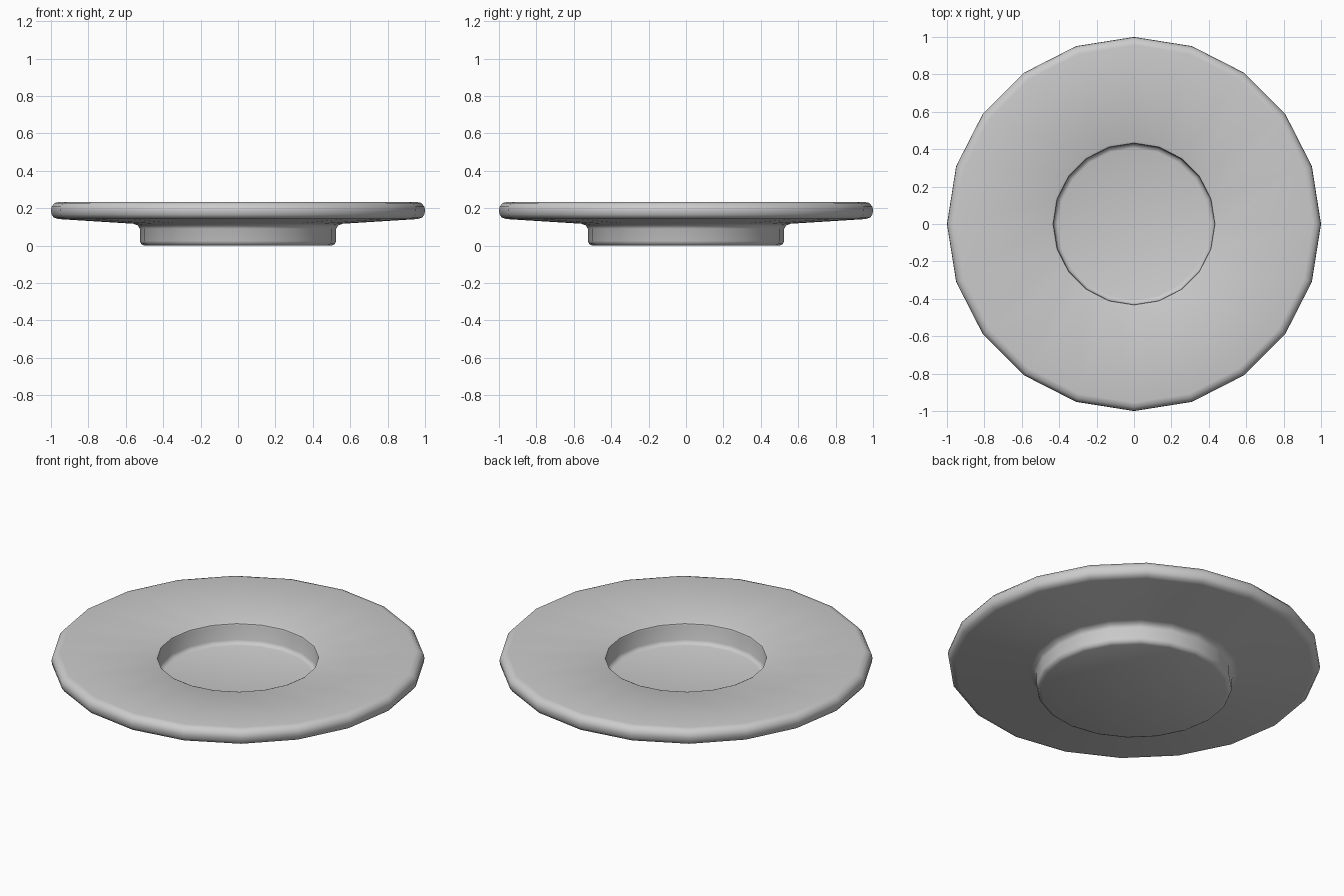
import bpy
import bmesh
from math import tau, radians
from mathutils import Matrix

cube = bpy.data.objects.get("Cube")
if cube:
    bpy.data.objects.remove(cube, do_unlink=True)

SIDES = 20

# Single plain grey material
grey = bpy.data.materials.new("plain grey")
grey.use_nodes = True
colour = (0.6, 0.6, 0.6, 1)
grey.diffuse_color = colour
grey.node_tree.nodes["Principled BSDF"].inputs["Base Color"].default_value = colour

# Half section (radius, height): recess floor, lip, rounded rim, underside, foot
profile = [
    (0.0, 0.085), (0.405, 0.085), (0.422, 0.09), (0.43, 0.107),
    (0.43, 0.19), (0.433, 0.2), (0.445, 0.205),
    (0.955, 0.233), (0.98, 0.228), (0.997, 0.208), (1.0, 0.19),
    (0.997, 0.167), (0.985, 0.15), (0.96, 0.142),
    (0.56, 0.117), (0.535, 0.108), (0.525, 0.09),
    (0.525, 0.025), (0.518, 0.008), (0.5, 0.0), (0.0, 0.0),
]

# Spin the section into a closed faceted disc
bm = bmesh.new()
verts = [bm.verts.new((r, 0, z)) for r, z in profile]
edges = [bm.edges.new(pair) for pair in zip(verts, verts[1:])]
bmesh.ops.spin(bm, geom=verts + edges, axis=(0, 0, 1), cent=(0, 0, 0),
               angle=tau, steps=SIDES, use_duplicate=False)
bmesh.ops.remove_doubles(bm, verts=bm.verts, dist=0.0005)
bmesh.ops.recalc_face_normals(bm, faces=bm.faces)

mesh = bpy.data.meshes.new("saucer")
bm.to_mesh(mesh)
bm.free()
mesh.materials.append(grey)
saucer = bpy.data.objects.new("saucer", mesh)
bpy.context.collection.objects.link(saucer)

# Smooth shading over the rounded edges
bpy.context.view_layer.objects.active = saucer
saucer.select_set(True)
bpy.ops.object.shade_smooth_by_angle(angle=radians(50))
